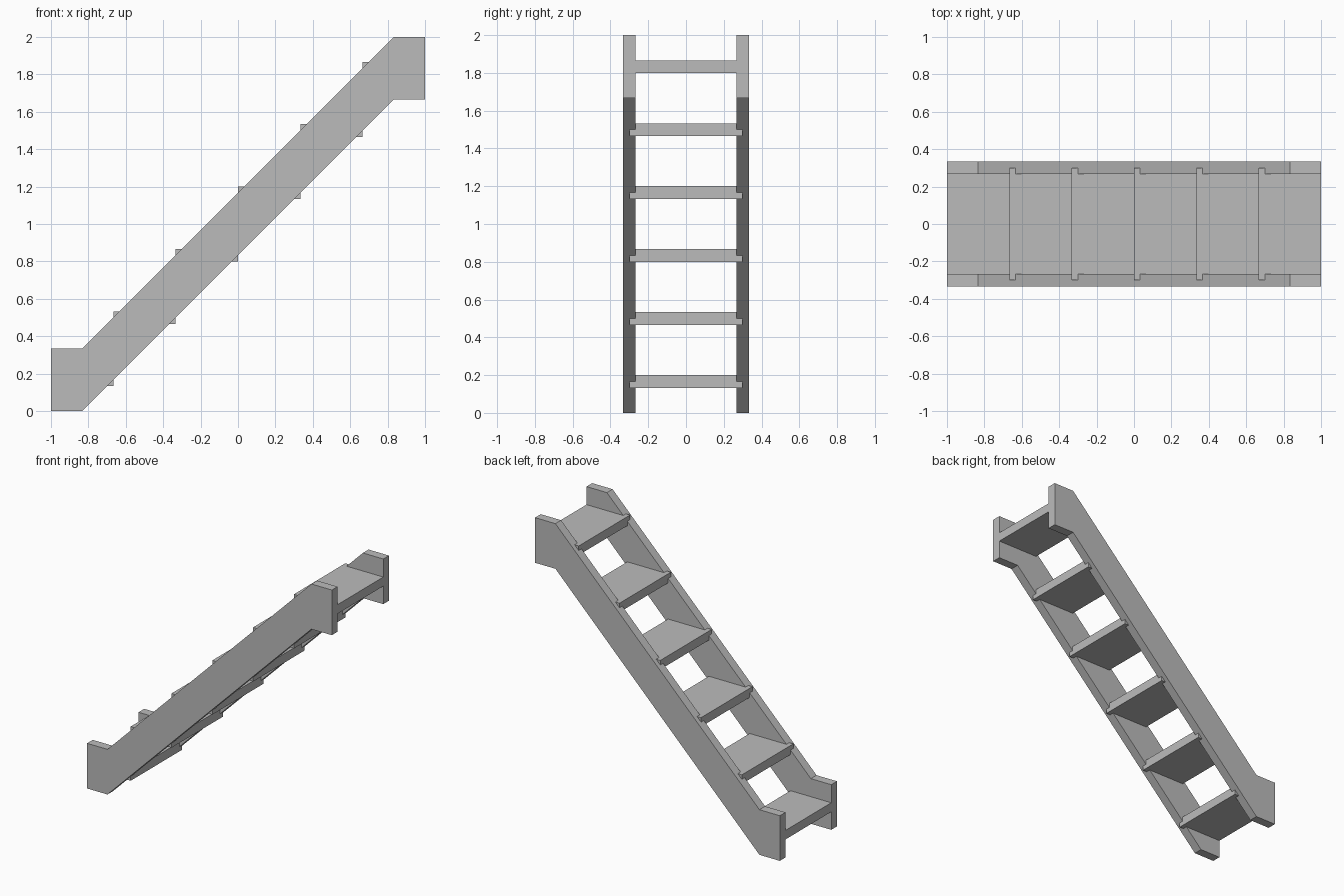
import bpy
import bmesh

cube = bpy.data.objects.get("Cube")
if cube:
    bpy.data.objects.remove(cube, do_unlink=True)

# One grey finish for the whole staircase
GREY = (0.5, 0.5, 0.5, 1)
grey = bpy.data.materials.new("plain grey")
grey.use_nodes = True
grey.diffuse_color = GREY
grey.node_tree.nodes["Principled BSDF"].inputs["Base Color"].default_value = GREY


def extrude_profile(name, profile, y0, y1):
    """Solid made from an x-z outline extruded along y."""
    bm = bmesh.new()
    face = bm.faces.new([bm.verts.new((x, y0, z)) for x, z in profile])
    result = bmesh.ops.extrude_face_region(bm, geom=[face])
    moved = [v for v in result["geom"] if isinstance(v, bmesh.types.BMVert)]
    bmesh.ops.translate(bm, verts=moved, vec=(0, y1 - y0, 0))
    bmesh.ops.recalc_face_normals(bm, faces=bm.faces)
    mesh = bpy.data.meshes.new(name)
    bm.to_mesh(mesh)
    bm.free()
    mesh.materials.append(grey)
    obj = bpy.data.objects.new(name, mesh)
    bpy.context.collection.objects.link(obj)
    return obj


STEPS = 6
RUN = 2 / STEPS           # depth and rise of one step
HALF = RUN / 2
OUTER, INNER = RUN, 0.267  # side faces of the stringers
THICK = 0.067

# Sloped side boards with upright blocks at both ends
board = [(-1, 0), (-1 + HALF, 0), (1 - HALF, 2 - RUN), (1, 2 - RUN),
         (1, 2), (1 - HALF, 2), (-1 + HALF, RUN), (-1, RUN)]
extrude_profile("right_stringer", board, -OUTER, -INNER)
extrude_profile("left_stringer", board, INNER, OUTER)

# Treads housed halfway into the side boards
for i in range(STEPS):
    x, top = -1 + i * RUN, 0.2 + i * RUN
    tread = [(x, top - THICK), (x + RUN, top - THICK), (x + RUN, top), (x, top)]
    extrude_profile(f"tread_{i + 1}", tread, -0.3, 0.3)
